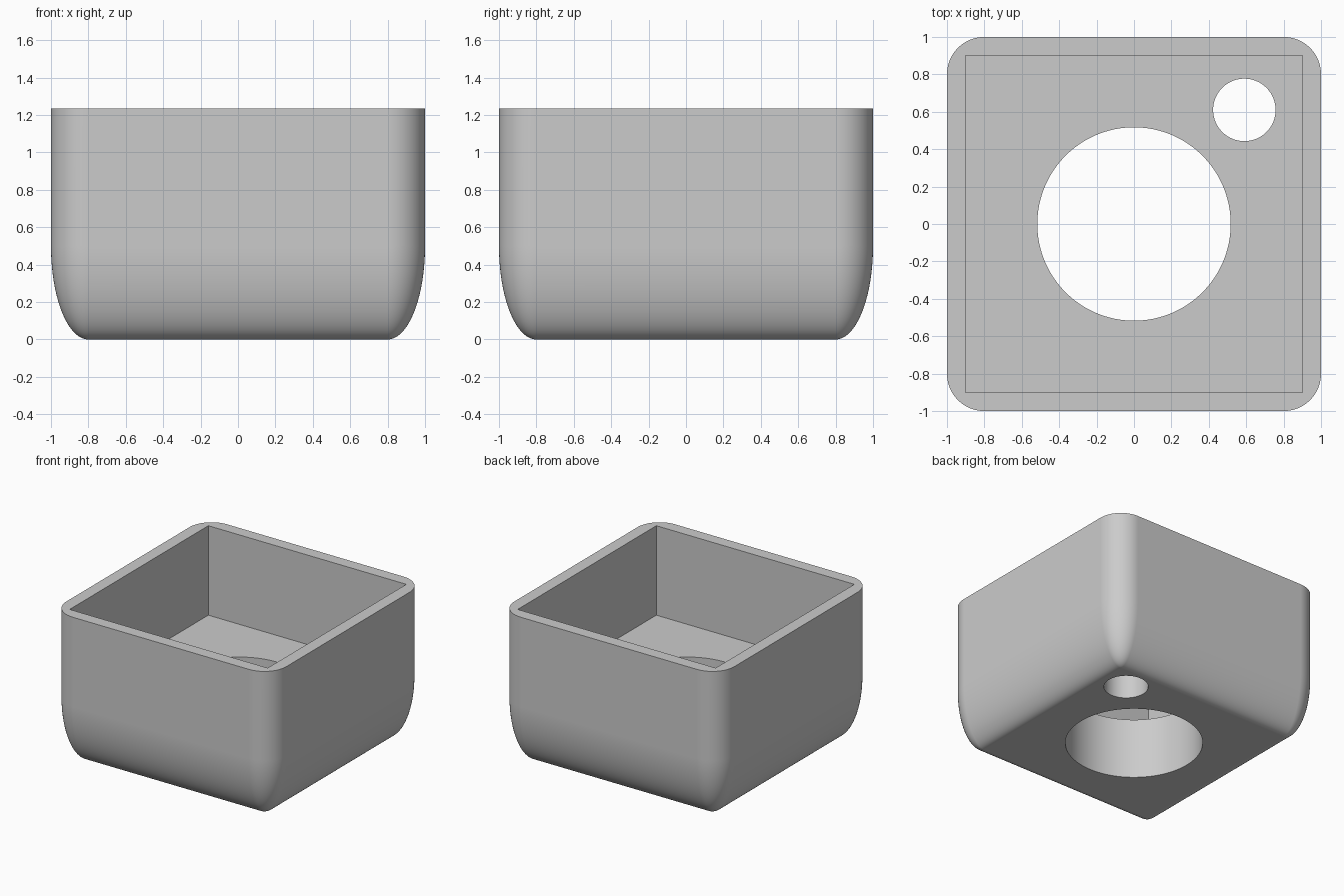
import bpy, bmesh
from math import sin, cos, pi

old = bpy.data.objects.get("Cube")
if old:
    bpy.data.objects.remove(old, do_unlink=True)

HEIGHT, FLOOR = 1.235, 0.5      # total height, top of the thick floor
CORE, ROUND = 0.8, 0.2          # half width of the flat base, corner radius
STEPS = 20

grey = bpy.data.materials.new("light grey")
grey.use_nodes = True
colour = (0.6, 0.6, 0.6, 1)
grey.diffuse_color = colour
grey.node_tree.nodes["Principled BSDF"].inputs["Base Color"].default_value = colour


def ring(bm, r, z):
    """Rounded square loop: a core square grown outwards by r."""
    verts = []
    for k, (sx, sy) in enumerate([(1, 1), (-1, 1), (-1, -1), (1, -1)]):
        for i in range(STEPS + 1):
            a = (k + i / STEPS) * pi / 2
            verts.append(bm.verts.new((sx * CORE + r * cos(a), sy * CORE + r * sin(a), z)))
    return verts


# Outer body: elliptical lower edge, straight upper walls
bm = bmesh.new()
angles = [i / STEPS * pi / 2 for i in range(STEPS + 1)]
loops = [ring(bm, ROUND * sin(t), FLOOR * (1 - cos(t))) for t in angles]
loops.append(ring(bm, ROUND, HEIGHT))
for low, high in zip(loops, loops[1:]):
    for i in range(len(low)):
        j = (i + 1) % len(low)
        bm.faces.new((low[i], low[j], high[j], high[i]))
bm.faces.new(loops[0][::-1])
bm.faces.new(loops[-1])
bmesh.ops.remove_doubles(bm, verts=bm.verts, dist=1e-5)
bmesh.ops.recalc_face_normals(bm, faces=bm.faces)
mesh = bpy.data.meshes.new("open_box")
bm.to_mesh(mesh)
bm.free()
mesh.materials.append(grey)
body = bpy.data.objects.new("open_box", mesh)
bpy.context.collection.objects.link(body)


def cut(cutter):
    """Subtract the cutter from the body, then discard it."""
    cutter.hide_render = True
    cutter.data.materials.append(grey)
    mod = body.modifiers.new("cut", "BOOLEAN")
    mod.operation, mod.solver, mod.object = "DIFFERENCE", "EXACT", cutter
    bpy.ops.object.select_all(action="DESELECT")
    body.select_set(True)
    bpy.context.view_layer.objects.active = body
    bpy.ops.object.modifier_apply(modifier=mod.name)
    bpy.data.objects.remove(cutter, do_unlink=True)


# Square cavity with sharp corners
bpy.ops.mesh.primitive_cube_add(size=1, location=(0, 0, FLOOR + 0.5))
cavity = bpy.context.object
cavity.name = "cavity_cutter"
cavity.scale = (1.8, 1.8, 1)
bpy.context.view_layer.update()
cut(cavity)

# Large centre hole and small corner hole through the floor
for name, x, y, radius in [("centre_hole", 0, 0, 0.517), ("corner_hole", 0.59, 0.61, 0.167)]:
    bpy.ops.mesh.primitive_cylinder_add(vertices=96, radius=radius, depth=2, location=(x, y, FLOOR / 2))
    bpy.context.object.name = name + "_cutter"
    cut(bpy.context.object)

# Smooth curves, sharp rims, clean flat faces
bpy.ops.object.shade_smooth_by_angle(angle=0.5)
weighted = body.modifiers.new("weighted_normals", "WEIGHTED_NORMAL")
weighted.keep_sharp = True
